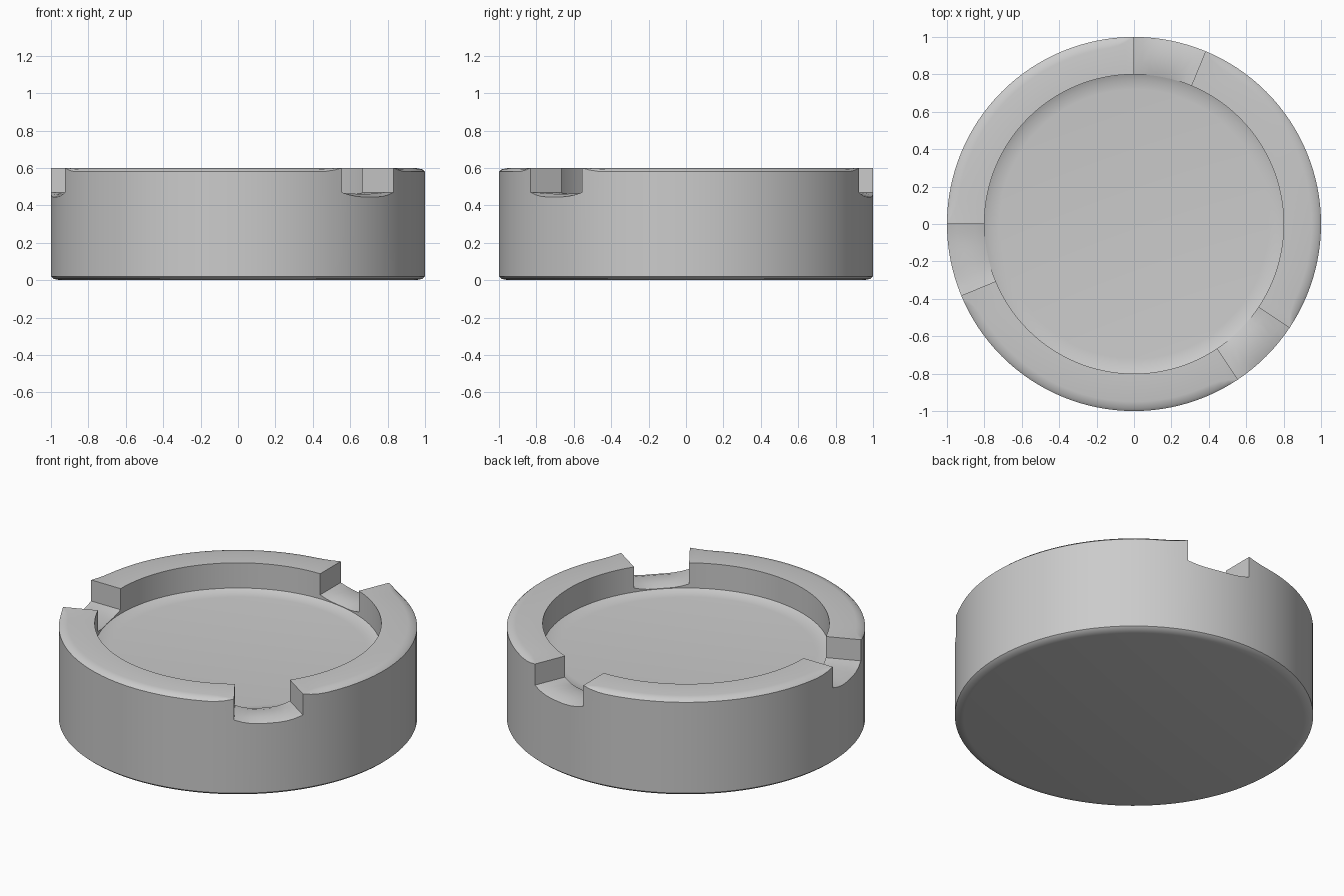
import bpy, bmesh
from math import cos, sin, pi

if "Cube" in bpy.data.objects:
    bpy.data.objects.remove(bpy.data.objects["Cube"])

N = 128
# the three rests: first and last column of each (22.5 degrees wide)
NOTCHES = ((24, 32), (64, 72), (108, 116))
NOTCH_SEGS = {i for a, b in NOTCHES for i in range(a, b)}
ENDS = [c for pair in NOTCHES for c in pair]
NOTCH_Z, TOP_Z, EDGE = 0.47, 0.6, 0.02


def soften(i):
    """Edge rounding: zero at notch walls, full a few columns away."""
    d = min(min((i - e) % N, (e - i) % N) for e in ENDS)
    t = min(1.0, d / 3)
    return t * (2 - t)


bm = bmesh.new()


def ring(r, z, dr=0.0, dz=0.0):
    """Circle of vertices, offset by dr, dz away from the notch walls."""
    out = []
    for i in range(N):
        s, a = soften(i), 2 * pi * i / N
        out.append(bm.verts.new(((r + dr * s) * cos(a), (r + dr * s) * sin(a), z + dz * s)))
    return out


def strips(rings, segs=range(N)):
    for a, b in zip(rings, rings[1:]):
        for i in segs:
            j = (i + 1) % N
            bm.faces.new((a[i], a[j], b[j], b[i]))


solid = [i for i in range(N) if i not in NOTCH_SEGS]

# base with rounded edge, and outer wall
base = ring(0.95, 0)
out_mid = ring(1.0, NOTCH_Z, 0, -0.025)
bm.faces.new(base[::-1])
strips([base, ring(0.985, 0.007), ring(1.0, EDGE), out_mid])

# tray floor with a soft edge
floor = ring(0.72, 0.427)
in_mid = ring(0.8, NOTCH_Z, 0, -0.022)
strips([in_mid, ring(0.8, 0.445), ring(0.77, 0.432), floor])
bm.faces.new(floor)

# raised rim, rounded outside and crisp inside
rim = [out_mid, ring(1.0, TOP_Z, 0, -EDGE), ring(1.0, TOP_Z, -0.015, -0.007),
       ring(1.0, TOP_Z, -0.05, 0), ring(0.8, TOP_Z), in_mid]
strips(rim, solid)

# notch floors: slightly raised across the middle
crown_out = ring(0.95, NOTCH_Z, 0, -0.008)
crown_in = ring(0.85, NOTCH_Z, 0, -0.008)
strips([out_mid, crown_out, crown_in, in_mid], NOTCH_SEGS)

# notch end walls
for i in ENDS:
    bm.faces.new((out_mid[i], rim[1][i], rim[4][i], in_mid[i], crown_in[i], crown_out[i]))

bmesh.ops.delete(bm, geom=[v for v in bm.verts if not v.link_faces], context='VERTS')
bmesh.ops.remove_doubles(bm, verts=bm.verts[:], dist=0.0005)
bmesh.ops.recalc_face_normals(bm, faces=bm.faces[:])

mesh = bpy.data.meshes.new("ashtray")
bm.to_mesh(mesh)
bm.free()
obj = bpy.data.objects.new("ashtray", mesh)
bpy.context.collection.objects.link(obj)
bpy.context.view_layer.objects.active = obj
obj.select_set(True)
bpy.ops.object.shade_smooth_by_angle()
